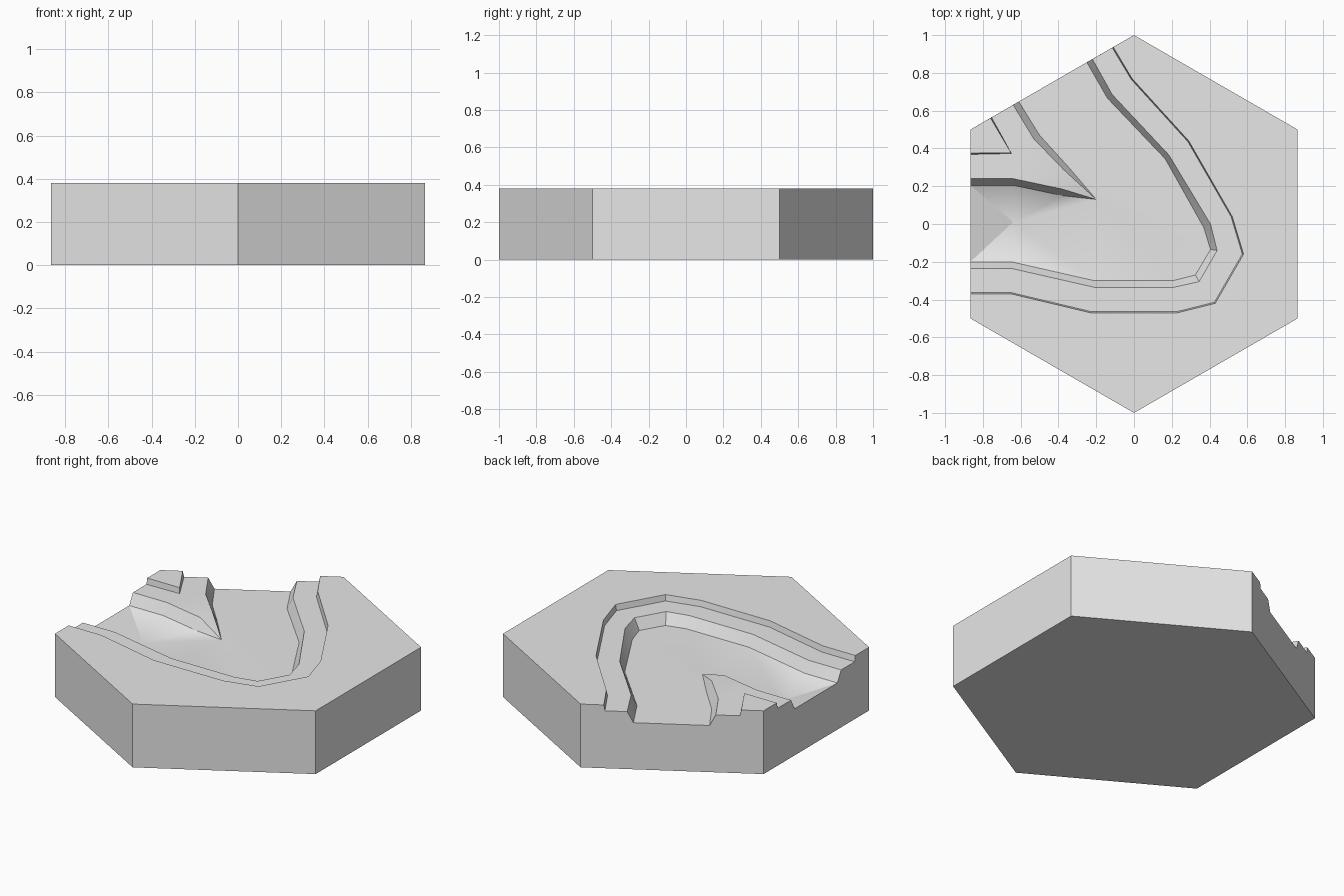
import bpy, bmesh, math

if "Cube" in bpy.data.objects:
    bpy.data.objects.remove(bpy.data.objects["Cube"])

# Levels of the terrain
LAND, TERRACE, BED, PIT = 0.38, 0.345, 0.28, 0.19

stone = bpy.data.materials.new("pale_grey")
stone.use_nodes = True
stone.diffuse_color = (0.8, 0.8, 0.8, 1)
stone.node_tree.nodes["Principled BSDF"].inputs["Base Color"].default_value = (0.8, 0.8, 0.8, 1)

bm = bmesh.new()
cache = {}


def face(points):
    """Add a polygon, sharing vertices and dropping repeated points."""
    verts = []
    for p in points:
        key = tuple(round(c, 4) for c in p)
        if key not in cache:
            cache[key] = bm.verts.new(key)
        if cache[key] not in verts:
            verts.append(cache[key])
    bm.faces.new(verts)


def strip(a, b):
    """Bridge two lines with the same number of points."""
    for i in range(len(a) - 1):
        face([a[i], a[i + 1], b[i + 1], b[i]])


def level(line, z):
    return [(x, y, z) for x, y in line]


def foot(rim, inner):
    """Foot of the small, nearly upright step below a rim."""
    return [(x + (u - x) * 0.05, y + (v - y) * 0.05, TERRACE)
            for (x, y), (u, v) in zip(rim, inner)]


# Hexagon corners, counter-clockwise from the back
W = 0.866
hexagon = [(0, 1), (-W, 0.5), (-W, -0.5), (0, -1), (W, -0.5), (W, 0.5)]
top = level(hexagon, LAND)
base = level(hexagon, 0)

# Outer river bank: land rim, terrace edge, foot of the bank
rim_xy = [(-W, -.37), (-.65, -.37), (-.23, -.47), (.23, -.47), (.43, -.42),
          (.58, -.16), (.52, .04), (.29, .44), (-.01, .77), (-.11, .937)]
edge_xy = [(-W, -.235), (-.65, -.235), (-.21, -.335), (.21, -.335), (.345, -.305),
           (.44, -.14), (.405, 0), (.185, .365), (-.115, .685), (-.22, .873)]
bank_xy = [(-W, -.2), (-.65, -.2), (-.21, -.3), (.205, -.3), (.325, -.27),
           (.405, -.135), (.37, -.02), (.165, .345), (-.14, .665), (-.25, .856)]
rim, step = level(rim_xy, LAND), foot(rim_xy, edge_xy)
edge, bank = level(edge_xy, TERRACE), level(bank_xy, BED)
for upper, lower in ((rim, step), (step, edge), (edge, bank)):
    strip(upper, lower)

# Land outside the river
face(rim + [top[0], top[5], top[4], top[3], top[2]])

# Spit between the two arms, sinking into the bed at its tip
tip = (-.2, .13, BED)
s_edge = level([(-W, .24), (-.64, .24), (-.38, .185)], TERRACE) + [tip]
s_bank = level([(-W, .205), (-.64, .205), (-.38, .15)], BED) + [tip]
n_edge = level([(-.64, .631), (-.53, .45), (-.37, .285)], TERRACE) + [tip]
n_bank = level([(-.61, .648), (-.5, .47), (-.35, .305)], BED) + [tip]
strip(s_edge, s_bank)
strip(n_edge, n_bank)

# Raised corner on the spit
isle_xy = [(-W, .375), (-.65, .375), (-.76, .561)]
isle = level(isle_xy, LAND)
isle_step = foot(isle_xy, [(-W, .24), (-.62, .34), (-.64, .631)])
strip(isle, isle_step)
face(isle + [top[1]])
face(s_edge[:3] + n_edge[2::-1] + isle_step[::-1])
face([s_edge[2], tip, n_edge[2]])

# River bed, with a hollow in the side arm
face(bank[2:] + n_bank)
hollow = bank[:3] + s_bank[::-1]
for i, p in enumerate(hollow):
    face([p, hollow[(i + 1) % len(hollow)], (-.64, .01, PIT)])

# Side walls: two are notched by the river, the others are plain
face([base[1], base[2], top[2], rim[0], step[0], edge[0], bank[0],
      s_bank[0], s_edge[0], isle_step[0], isle[0], top[1]])
face([base[0], base[1], top[1], isle[2], isle_step[2], n_edge[0], n_bank[0],
      bank[-1], edge[-1], step[-1], rim[-1], top[0]])
for i in range(2, 6):
    j = (i + 1) % 6
    face([base[i], base[j], top[j], top[i]])
face(base)

bmesh.ops.recalc_face_normals(bm, faces=bm.faces)
mesh = bpy.data.meshes.new("river_bend_tile")
bm.to_mesh(mesh)
bm.free()
mesh.materials.append(stone)
tile = bpy.data.objects.new("river_bend_tile", mesh)
bpy.context.scene.collection.objects.link(tile)
bpy.ops.object.select_all(action="DESELECT")
tile.select_set(True)
bpy.context.view_layer.objects.active = tile
bpy.ops.object.shade_smooth_by_angle(angle=math.radians(30))
